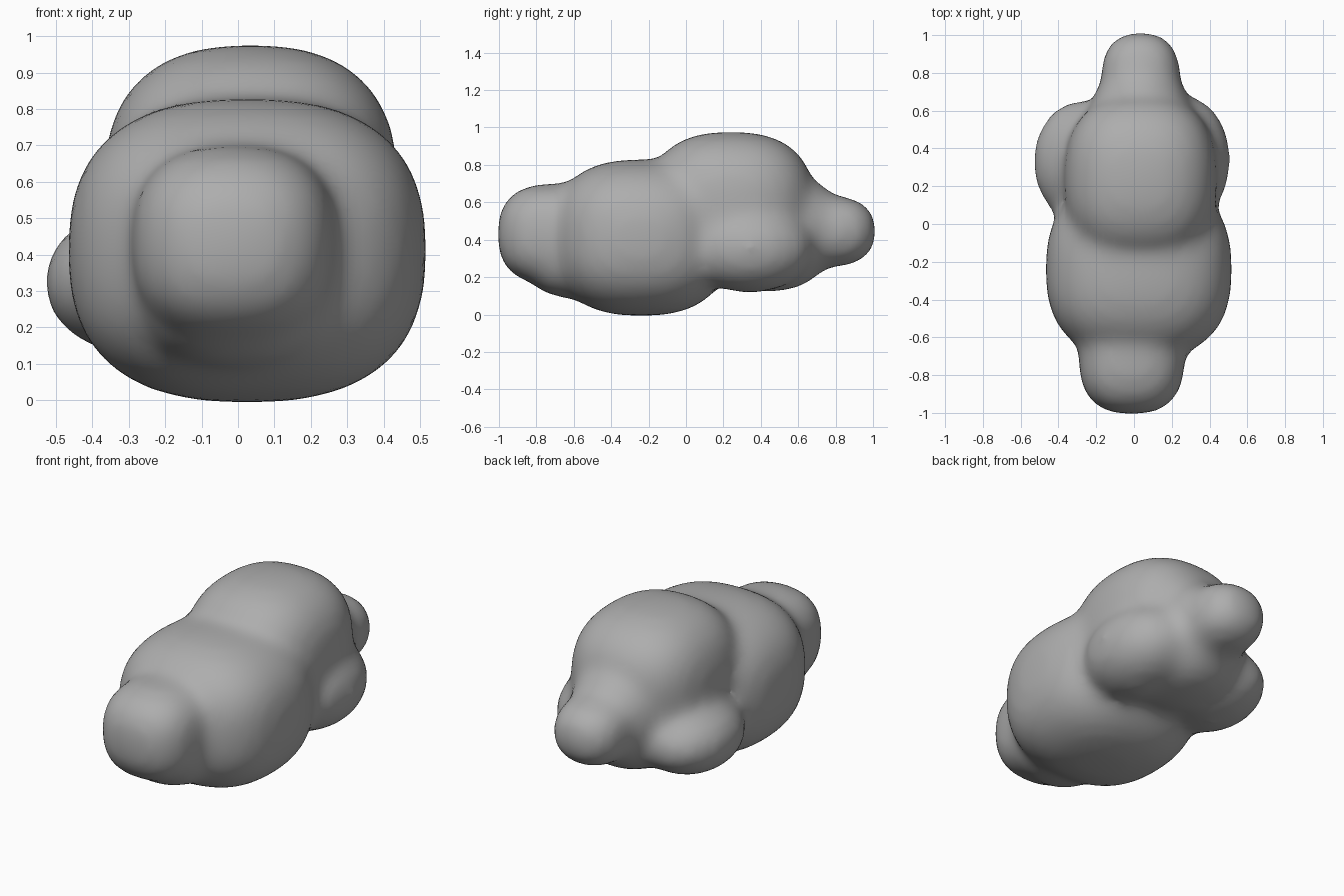
import bpy
import bmesh
from mathutils import Vector

cube = bpy.data.objects.get("Cube")
if cube:
    bpy.data.objects.remove(cube, do_unlink=True)

grey = bpy.data.materials.new("plain grey")
grey.use_nodes = True
GREY = (0.42, 0.42, 0.42, 1)
grey.diffuse_color = GREY
shader = next(n for n in grey.node_tree.nodes if n.type == "BSDF_PRINCIPLED")
shader.inputs["Base Color"].default_value = GREY


def add_blob(bm, centre, radii, power):
    """Ellipsoid whose section gets boxier as power rises above 2."""
    ball = bmesh.ops.create_icosphere(bm, subdivisions=4, radius=1)
    for v in ball["verts"]:
        size = sum(abs(c) ** power for c in v.co) ** (1 / power)
        v.co = Vector(centre) + v.co / size * Vector(radii)


# Overlapping lumps: centre, radii, boxiness
lumps = {
    "head": ((-0.012, -0.70, 0.43), (0.282, 0.308, 0.27), 2.6),
    "throat": ((-0.005, -0.58, 0.335), (0.28, 0.30, 0.25), 2.4),
    "chest": ((0.025, -0.24, 0.411), (0.493, 0.475, 0.418), 2.55),
    "hump": ((0.035, 0.24, 0.59), (0.405, 0.445, 0.387), 2.5),
    "right_haunch": ((-0.27, 0.33, 0.325), (0.268, 0.33, 0.205), 2.0),
    "left_haunch": ((0.25, 0.34, 0.355), (0.262, 0.345, 0.24), 2.05),
    "rump": ((0.02, 0.42, 0.38), (0.28, 0.34, 0.26), 2.4),
    "tail_base": ((0.035, 0.62, 0.46), (0.26, 0.22, 0.27), 2.0),
    "tail": ((0.035, 0.79, 0.445), (0.212, 0.23, 0.19), 2.3),
}
bm = bmesh.new()
for centre, radii, power in lumps.values():
    add_blob(bm, centre, radii, power)
for face in bm.faces:
    face.smooth = True
mesh = bpy.data.meshes.new("body")
bm.to_mesh(mesh)
bm.free()
mesh.materials.append(grey)
body = bpy.data.objects.new("body", mesh)
bpy.context.collection.objects.link(body)

# Fuse the lumps into one skin and soften the creases
fuse = body.modifiers.new("fuse", "REMESH")
fuse.mode = "VOXEL"
fuse.voxel_size = 0.03
fuse.use_smooth_shade = True
soften = body.modifiers.new("soften", "SMOOTH")
soften.factor = 0.5
soften.iterations = 24
